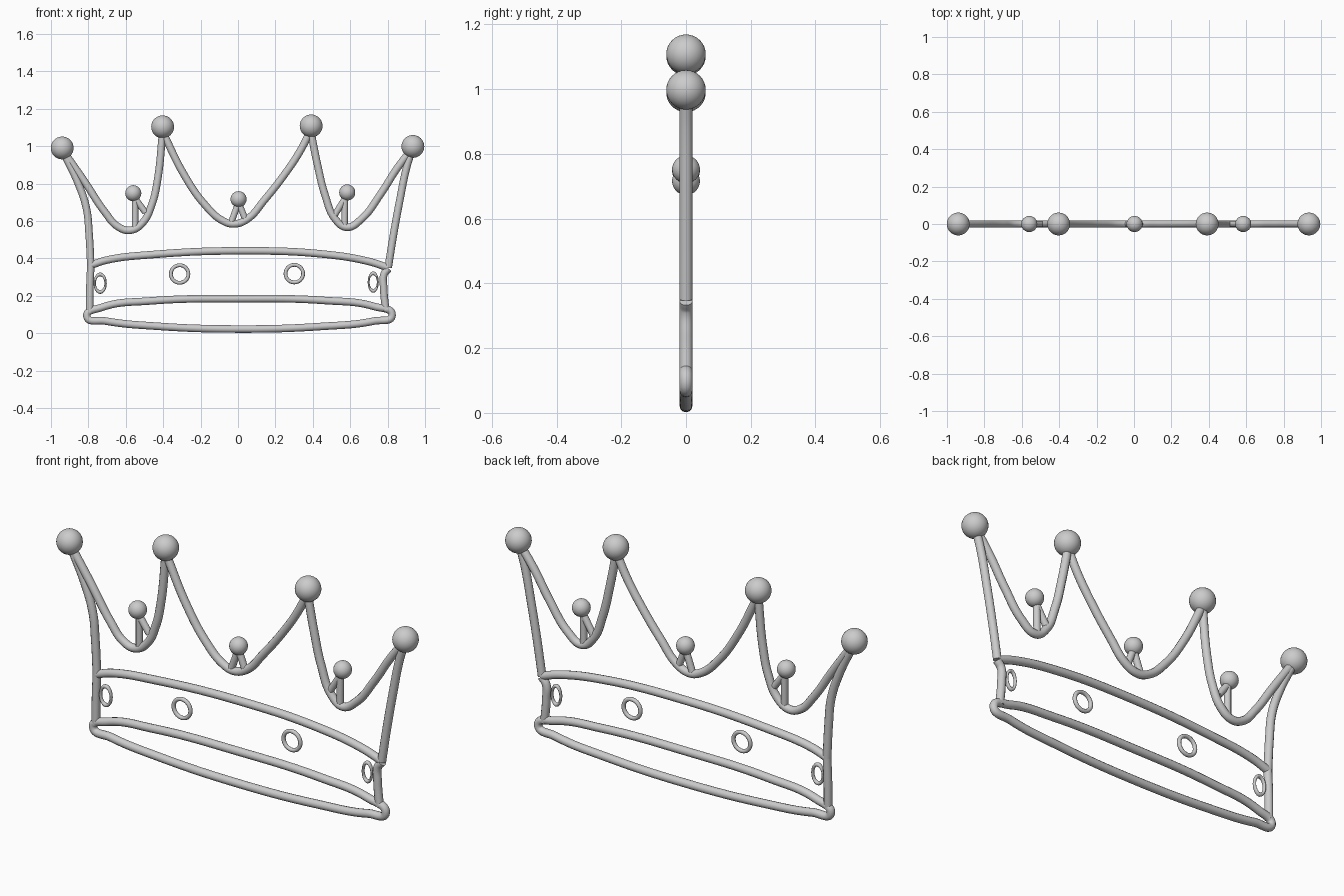
import bpy
import math

if "Cube" in bpy.data.objects:
    bpy.data.objects.remove(bpy.data.objects["Cube"])

TUBE = 0.02


def tube(name, pts, radius=TUBE, closed=False, handle='AUTO'):
    """Round tube along a smooth path of (x, z) points in the y = 0 plane."""
    cu = bpy.data.curves.new(name, 'CURVE')
    cu.dimensions = '3D'
    cu.bevel_depth = radius
    cu.bevel_resolution = 4
    cu.resolution_u = 10
    cu.use_fill_caps = True
    sp = cu.splines.new('BEZIER')
    sp.bezier_points.add(len(pts) - 1)
    for bp, (x, z) in zip(sp.bezier_points, pts):
        bp.co = (x, 0, z)
        bp.handle_left_type = bp.handle_right_type = handle
    sp.use_cyclic_u = closed
    ob = bpy.data.objects.new(name, cu)
    bpy.context.collection.objects.link(ob)
    bpy.ops.object.select_all(action='DESELECT')
    bpy.context.view_layer.objects.active = ob
    ob.select_set(True)
    bpy.ops.object.convert(target='MESH')
    bpy.ops.object.shade_smooth_by_angle(angle=math.radians(50))


def ball(name, x, z, r):
    bpy.ops.mesh.primitive_uv_sphere_add(segments=32, ring_count=16, radius=r, location=(x, 0, z))
    bpy.context.object.name = name
    bpy.ops.object.shade_smooth()


def ring(name, x, z, squash=1.0):
    bpy.ops.mesh.primitive_torus_add(major_segments=32, minor_segments=10, major_radius=0.047,
                                     minor_radius=0.010, location=(x, 0, z),
                                     rotation=(math.pi / 2, 0, 0))
    ob = bpy.context.object
    ob.name = name
    ob.scale = (squash, 1, 1)
    bpy.ops.object.shade_smooth()


# Base rim loop
tube("base_rim", [(-0.808, 0.09), (-0.73, 0.137), (-0.47, 0.172), (0, 0.184), (0.47, 0.174),
                  (0.73, 0.142), (0.824, 0.095), (0.73, 0.065), (0.45, 0.036), (0, 0.022),
                  (-0.45, 0.038), (-0.71, 0.065)], closed=True)

# Upper edge of the band and its side posts
tube("band_top", [(-0.787, 0.363), (-0.70, 0.391), (-0.47, 0.419), (0.04, 0.44),
                  (0.47, 0.421), (0.70, 0.383), (0.802, 0.35)])
tube("left_post", [(-0.793, 0.11), (-0.792, 0.24), (-0.787, 0.363)])
tube("right_post", [(0.79, 0.12), (0.779, 0.24), (0.781, 0.315), (0.805, 0.345)])

# Outer sides rising to the end points
tube("left_side", [(-0.787, 0.363), (-0.796, 0.53), (-0.81, 0.665), (-0.85, 0.79), (-0.935, 0.97)])
tube("right_side", [(0.803, 0.35), (0.832, 0.53), (0.865, 0.71), (0.90, 0.88), (0.93, 0.98)])

# Scooped spans between the points
tube("left_scoop", [(-0.935, 0.975), (-0.82, 0.81), (-0.71, 0.645), (-0.64, 0.568),
                    (-0.575, 0.55), (-0.51, 0.59), (-0.46, 0.69), (-0.43, 0.82), (-0.403, 1.07)])
tube("middle_scoop", [(-0.40, 1.07), (-0.29, 0.85), (-0.18, 0.69), (-0.08, 0.60), (-0.02, 0.584),
                      (0.05, 0.61), (0.14, 0.71), (0.25, 0.85), (0.33, 0.97), (0.387, 1.08)])
tube("right_scoop", [(0.389, 1.08), (0.425, 0.90), (0.465, 0.74), (0.52, 0.61), (0.582, 0.566),
                     (0.66, 0.61), (0.76, 0.74), (0.85, 0.88), (0.93, 0.985)])

# Small forked stems in each scoop
for name, pts in {
    "left": [(-0.55, 0.56), (-0.55, 0.72), (-0.495, 0.645)],
    "middle": [(-0.035, 0.595), (0.003, 0.70), (0.042, 0.60)],
    "right": [(0.57, 0.575), (0.572, 0.72), (0.513, 0.625)],
}.items():
    tube(name + "_stem_a", pts[:2], 0.017, handle='VECTOR')
    tube(name + "_stem_b", pts[1:], 0.017, handle='VECTOR')

# Large and small balls
for i, (x, z) in enumerate([(-0.94, 0.99), (-0.403, 1.103), (0.391, 1.108), (0.935, 0.998)]):
    ball(f"point_ball_{i + 1}", x, z, 0.061)
for i, (x, z) in enumerate([(-0.56, 0.748), (0.003, 0.716), (0.584, 0.752)]):
    ball(f"small_ball_{i + 1}", x, z, 0.043)

# Jewel rings on the band
for i, (x, z, s) in enumerate([(-0.737, 0.267, 0.62), (-0.312, 0.316, 1),
                               (0.301, 0.318, 1), (0.723, 0.273, 0.52)]):
    ring(f"jewel_ring_{i + 1}", x, z, s)
